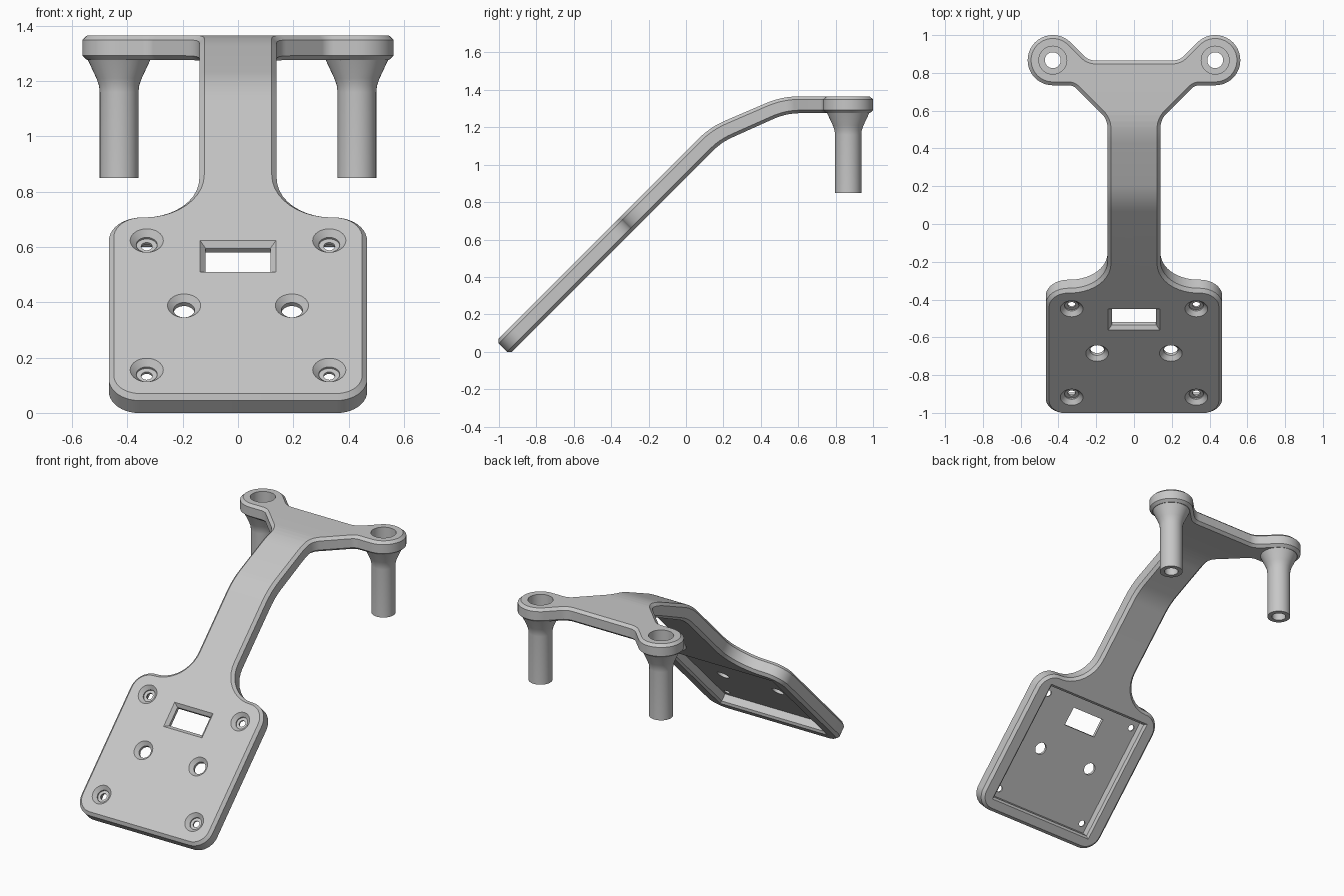
import bpy, bmesh, math
from mathutils import Vector

if "Cube" in bpy.data.objects:
    bpy.data.objects.remove(bpy.data.objects["Cube"])

THICK = 0.10
CHAMFER = 0.018
START = Vector((0, -1.0145, 0.0575))     # lower end of the top surface
BEND = 0.45                              # bend radius
# lengths and turn angles of the side profile: slope, bend, ramp, bend, flat
PATH = [(1.53, 0), (0.171, 21.8), (0.239, 0), (0.182, 23.2), (0.6, 0)]
FLAT = 1.517                             # unrolled length minus y on the flat
EAR = (0.43, 0.867)

grey = bpy.data.materials.new("plain grey")
grey.use_nodes = True
grey.diffuse_color = (0.57, 0.57, 0.57, 1)
grey.node_tree.nodes["Principled BSDF"].inputs["Base Color"].default_value = (0.57, 0.57, 0.57, 1)


def loft(rings, closed=False):
    """Skin equal-length rings of points; cap the ends or join them up."""
    bm = bmesh.new()
    rows = [[bm.verts.new(p) for p in ring] for ring in rings]
    n = len(rows[0])
    for a, b in list(zip(rows, rows[1:])) + ([(rows[-1], rows[0])] if closed else []):
        for k in range(n):
            m = (k + 1) % n
            bm.faces.new((a[k], a[m], b[m], b[k]))
    if not closed:
        bm.faces.new(rows[0])
        bm.faces.new(rows[-1])
    bmesh.ops.recalc_face_normals(bm, faces=bm.faces[:])
    return bm


def make(name, bm):
    mesh = bpy.data.meshes.new(name)
    bm.to_mesh(mesh)
    bm.free()
    mesh.materials.append(grey)
    ob = bpy.data.objects.new(name, mesh)
    bpy.context.collection.objects.link(ob)
    return ob


def lathe(name, profile, x, y, closed=False, steps=40):
    turn = [math.tau * k / steps for k in range(steps)]
    return make(name, loft([[(x + r * math.cos(a), y + r * math.sin(a), z) for a in turn]
                            for r, z in profile], closed))


def rect_loft(name, centre, half_x, half_y, layers):
    """Stack of rectangles, each given as (growth, z)."""
    signs = ((-1, -1), (1, -1), (1, 1), (-1, 1))
    return make(name, loft([[(i * (half_x + g), centre + j * (half_y + g), z)
                             for i, j in signs] for g, z in layers]))


def rounded(corners, steps=10):
    """Polygon with an arc of radius r at each corner (x, y, r)."""
    out = []
    for i, (x, y, r) in enumerate(corners):
        p = Vector((x, y, 0))
        a = Vector((*corners[i - 1][:2], 0))
        b = Vector((*corners[(i + 1) % len(corners)][:2], 0))
        u, w = (a - p).normalized(), (b - p).normalized()
        half = u.angle(w) / 2
        c = p + (u + w).normalized() * r / math.sin(half)
        t = r / math.tan(half)
        s, e = (p + u * t - c).normalized(), (p + w * t - c).normalized()
        for k in range(steps + 1):
            q = c + s.slerp(e, k / steps) * r
            if not out or (q - out[-1]).length > 0.002:
                out.append(q)
    return out


def inset(points, d, z):
    """Counter-clockwise outline moved inwards by d, at height z."""
    ring = []
    for i, p in enumerate(points):
        t = ((points[(i + 1) % len(points)] - p).normalized()
             + (p - points[i - 1]).normalized()).normalized()
        ring.append((p.x - t.y * d, p.y + t.x * d, z))
    return ring


def bend(p):
    """Carry a point of the unrolled sheet onto the side profile."""
    pos, ang, s = START.copy(), math.radians(45), p.y
    for i, (length, turn) in enumerate(PATH):
        step = s if i == len(PATH) - 1 else min(s, length)
        if turn:
            a = math.radians(turn) * step / length
            chord = 2 * BEND * math.sin(a / 2)
            pos += Vector((0, math.cos(ang - a / 2), math.sin(ang - a / 2))) * chord
            ang -= a
        else:
            pos += Vector((0, math.cos(ang), math.sin(ang))) * step
        s -= step
        if s <= 0:
            break
    # the sheet gets slightly thinner towards the flat end
    thin = 1 - 0.1 * min(max((p.y - 1.53) / 0.59, 0), 1)
    normal = Vector((0, -math.sin(ang), math.cos(ang)))
    return pos + normal * p.z * thin + Vector((p.x, 0, 0))


# unrolled outline: plate, neck and two arms ending in round ears
half = [(0.467, 0, 0.11), (0.467, 0.936, 0.12), (0.14, 0.936, 0.199),
        (0.14, FLAT + 0.552, 0.113), (0.322, FLAT + 0.734, 0.06),
        (0.563, FLAT + 0.734, 0.133), (0.563, FLAT + 1, 0.133),
        (0.375, FLAT + 1, 0.133), (0.24, FLAT + 0.865, 0.09)]
outline = rounded(half + [(-x, y, r) for x, y, r in reversed(half)])
bm = loft([inset(outline, d, z) for d, z in
           ((CHAMFER, -THICK), (0, CHAMFER - THICK), (0, -CHAMFER), (CHAMFER, 0))])

# cross cuts where the sheet bends
run = 0
for length, turn in PATH[:-1]:
    for k in range(7):
        if turn:
            bmesh.ops.bisect_plane(bm, geom=bm.verts[:] + bm.edges[:] + bm.faces[:], dist=1e-5,
                                   plane_co=(0, run + length * k / 6, 0), plane_no=(0, 1, 0))
    run += length
bracket = make("bracket_sheet", bm)

# recess under the plate, window, screw holes and ear holes
cutters = [
    rect_loft("recess_cutter", 0.47, 0.37, 0.385,
              [(0, -0.04), (0, -0.087), (0.03, -0.117)]),
    rect_loft("window_cutter", 0.72, 0.117, 0.06,
              [(0.03, 0.01), (0, -0.02), (0, -0.2)])]
sink = [(0.038, -0.022), (0.07, 0.01)]
for side in (-1, 1):
    for s in (0.138, 0.80):
        cutters.append(lathe("screw_cutter", [(0.02, -0.2), (0.02, -0.03), (0.038, -0.03)]
                             + sink, side * 0.33, s))
    cutters.append(lathe("hole_cutter", [(0.038, -0.2)] + sink, side * 0.195, 0.467))
    cutters.append(lathe("ear_cutter", [(0.074, -0.2), (0.074, 0.1)],
                         side * EAR[0], FLAT + EAR[1]))
for c in cutters:
    c.hide_render = True
    mod = bracket.modifiers.new(c.name, 'BOOLEAN')
    mod.operation, mod.solver, mod.object = 'DIFFERENCE', 'EXACT', c
bpy.context.view_layer.update()
deps = bpy.context.evaluated_depsgraph_get()
cut = bpy.data.meshes.new_from_object(bracket.evaluated_get(deps))
bracket.modifiers.clear()
bracket.data = cut
for c in cutters:
    bpy.data.objects.remove(c)
for v in cut.vertices:
    v.co = bend(v.co.copy())
cut.update()

# hollow posts flaring out under the ears
parts = [bracket]
for side, name in ((-1, "right_post"), (1, "left_post")):
    parts.append(lathe(name, [(0.042, 0.85), (0.07, 0.85), (0.07, 1.16), (0.073, 1.185),
                              (0.082, 1.21), (0.117, 1.285), (0.075, 1.285),
                              (0.075, 1.22), (0.042, 1.22)],
                       side * EAR[0], EAR[1], closed=True))

bpy.ops.object.select_all(action='DESELECT')
for ob in parts:
    ob.select_set(True)
bpy.context.view_layer.objects.active = bracket
bpy.ops.object.shade_smooth_by_angle(angle=math.radians(25))
